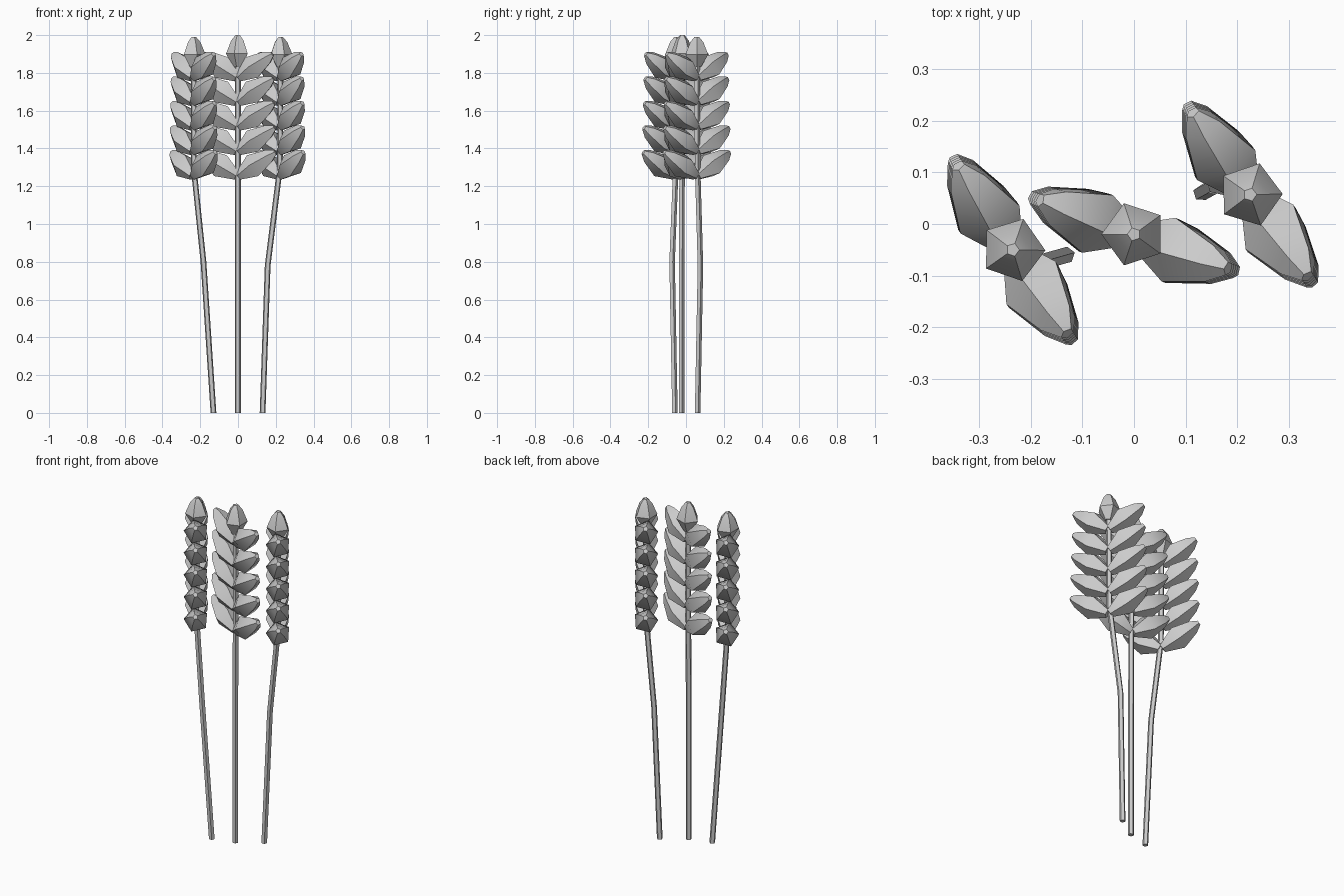
import bpy, bmesh, math
from mathutils import Vector, Matrix

if "Cube" in bpy.data.objects:
    bpy.data.objects.remove(bpy.data.objects["Cube"])


def loft(bm, rings):
    """Skin a list of equal-length point rings and cap both ends."""
    loops = [[bm.verts.new(p) for p in ring] for ring in rings]
    n = len(loops[0])
    for a, b in zip(loops, loops[1:]):
        for i in range(n):
            j = (i + 1) % n
            bm.faces.new((a[i], a[j], b[j], b[i]))
    bm.faces.new(loops[0][::-1])
    bm.faces.new(loops[-1])


def finish(bm, name, angle):
    bmesh.ops.recalc_face_normals(bm, faces=bm.faces[:])
    mesh = bpy.data.meshes.new(name)
    bm.to_mesh(mesh)
    bm.free()
    obj = bpy.data.objects.new(name, mesh)
    bpy.context.collection.objects.link(obj)
    bpy.ops.object.select_all(action='DESELECT')
    obj.select_set(True)
    bpy.context.view_layer.objects.active = obj
    bpy.ops.object.shade_smooth_by_angle(angle=math.radians(angle))


def ring(centre, radius, sides, frame=None, spin=0.0):
    frame = frame or Matrix.Identity(3)
    pts = []
    for i in range(sides):
        a = spin + math.tau * i / sides
        pts.append(Vector(centre) + frame @ Vector((radius * math.cos(a), radius * math.sin(a), 0)))
    return pts


# (fraction along the grain, radius)
GRAIN = [(0.0, 0.025), (0.42, 0.068), (0.83, 0.039), (1.0, 0.014)]


def grain(bm, start, end, spin, scale=1.0):
    start, end = Vector(start), Vector(end)
    axis = end - start
    frame = axis.to_track_quat('Z', 'Y').to_matrix()
    loft(bm, [ring(start + axis * t, r * scale, 5, frame, spin) for t, r in GRAIN])


# name, stalk path, direction of the grain rows seen from above, tip height
PLANTS = [
    ("left", [(-0.13, -0.06, 0), (-0.183, -0.075, 0.8), (-0.235, -0.055, 1.3), (-0.235, -0.05, 1.85)], -57, 1.99),
    ("middle", [(0, -0.025, 0), (0, -0.025, 0.8), (0, -0.022, 1.3), (0, -0.02, 1.85)], -20, 2.0),
    ("right", [(0.13, 0.06, 0), (0.157, 0.075, 0.78), (0.222, 0.06, 1.3), (0.225, 0.057, 1.85)], -55, 1.99),
]

for name, path, angle, top in PLANTS:
    # bent stalk
    bm = bmesh.new()
    loft(bm, [ring(p, 0.016, 5, spin=0.3) for p in path])
    finish(bm, name + "_stalk", 30)

    # ear: five pairs of grains and one at the tip
    bm = bmesh.new()
    cx, cy, _ = path[-1]
    d = Vector((math.cos(math.radians(angle)), math.sin(math.radians(angle)), 0))
    for level in range(5):
        z = 1.255 + 0.13 * level
        reach = 0.21 - 0.004 * level
        for side in (-1, 1):
            base = Vector((cx, cy, z)) + d * side * 0.005
            tip = Vector((cx, cy, z + 0.125)) + d * side * reach
            grain(bm, base, tip, math.pi / 2 + side * 0.25)
    grain(bm, (cx, cy, 1.83), (cx, cy, top), math.radians(angle + 20), 0.93)
    finish(bm, name + "_ear", 40)
